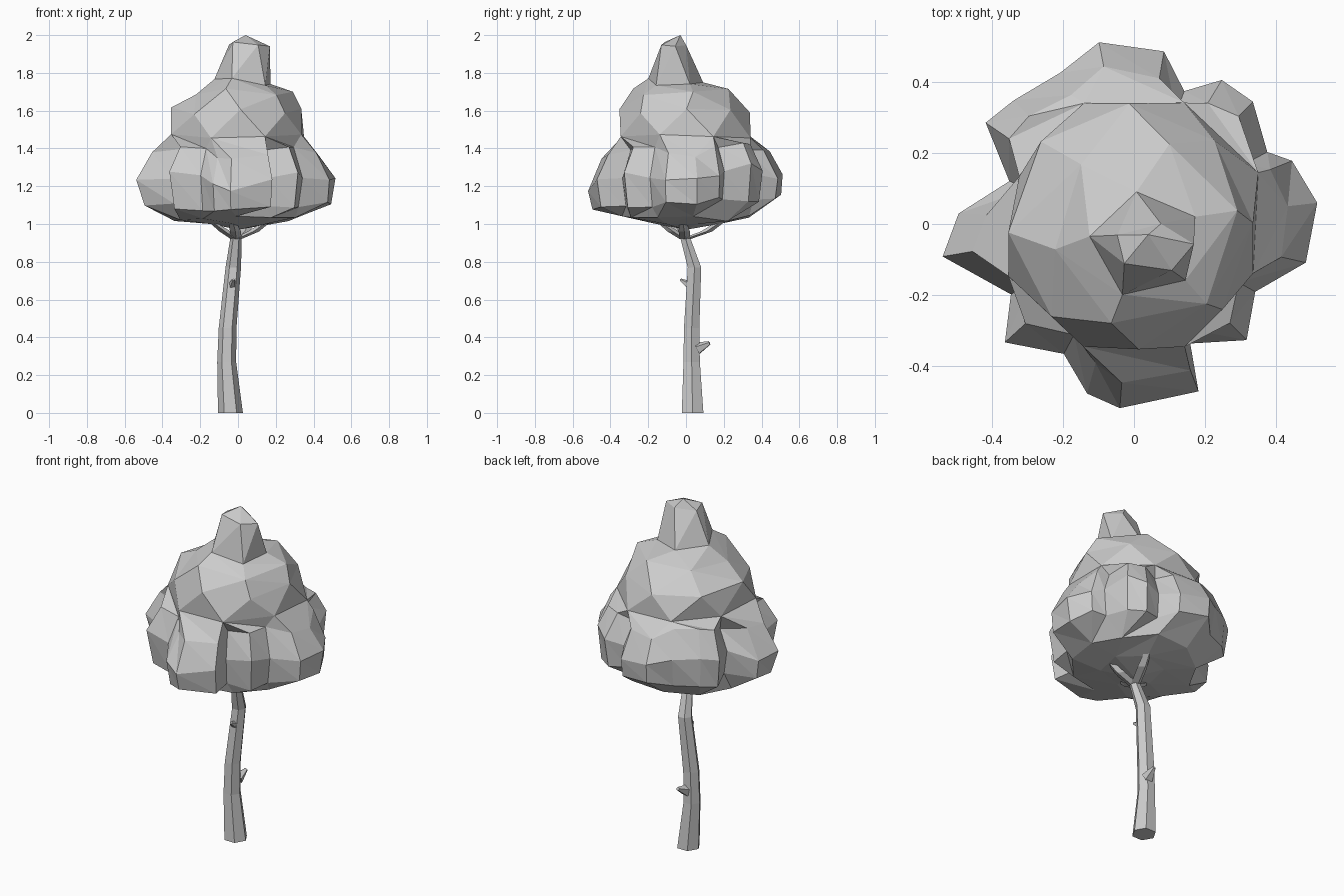
import bpy, bmesh, math, random
from mathutils import Vector

if "Cube" in bpy.data.objects:
    bpy.data.objects.remove(bpy.data.objects["Cube"])

random.seed(11)
TAU = 2 * math.pi


def finish(bm, name):
    bmesh.ops.recalc_face_normals(bm, faces=bm.faces)
    me = bpy.data.meshes.new(name)
    bm.to_mesh(me)
    bm.free()
    ob = bpy.data.objects.new(name, me)
    bpy.context.collection.objects.link(ob)
    return ob


def ring(cx, cy, z, r, n, turn=0.0, jit=0.0, flat=1.0):
    """Horizontal polygon as (angle, point) pairs with optional irregularity."""
    out = []
    for k in range(n):
        a = (k + turn) * TAU / n
        q = r * (1 + random.uniform(-jit, jit))
        out.append((a, Vector((cx + q * math.cos(a), cy + q * math.sin(a) * flat,
                               z + random.uniform(-jit, jit) * 0.4))))
    return out


def loft(bm, rings, bottom=None, top=None):
    """Stitch rings of any side count together with triangles, then cap."""
    loops = [[(a, bm.verts.new(p)) for a, p in rg] for rg in rings]
    for A, B in zip(loops, loops[1:]):
        n, m, i, j = len(A), len(B), 0, 0
        ang = lambda L, k: L[k % len(L)][0] + TAU * (k // len(L))
        while i < n or j < m:
            a, b = A[i % n][1], B[j % m][1]
            if j >= m or (i < n and ang(A, i + 1) <= ang(B, j + 1)):
                i += 1
                bm.faces.new((a, A[i % n][1], b))
            else:
                j += 1
                bm.faces.new((a, B[j % m][1], b))
    for L, tip in ((loops[0], bottom), (loops[-1], top)):
        vs = [v for _, v in L]
        if tip is None:
            bm.faces.new(vs)
        else:
            t = bm.verts.new(tip)
            for k in range(len(vs)):
                bm.faces.new((vs[k], vs[(k + 1) % len(vs)], t))


# Foliage: lobed skirt below, rounded core, narrow crown
outline = [(.52, .06), (.45, .18), (.37, .2), (.34, .35), (.25, .41), (.14, .37),
           (.085, .49), (-.10, .52), (-.21, .43), (-.34, .35), (-.41, .28),
           (-.35, .12), (-.5, .03), (-.53, -.09), (-.35, -.2), (-.36, -.33),
           (-.2, -.37), (-.13, -.47), (-.04, -.52), (.185, -.48), (.16, -.34),
           (.32, -.33), (.34, -.19), (.49, -.11)]


def skirt(scale, z, lift, jit=.02):
    """Outline scaled towards the trunk; diagonal lobes sit higher than the others."""
    pts = []
    for x, y in outline:
        a = math.atan2(y, x) % TAU
        s = scale + random.uniform(-.03, .01)
        dz = -lift * math.cos(4 * a) + .03 * y / .5
        pts.append((a, Vector((x * s, y * s, z + dz + random.uniform(-jit, jit)))))
    return sorted(pts, key=lambda p: p[0])


bm = bmesh.new()
loft(bm, [
    ring(.02, .01, 1.0, .17, 6, .3),
    ring(0, 0, 1.03, .34, 11, .2, .04),
    skirt(.96, 1.11, 0),
    skirt(1.01, 1.25, .03),
    skirt(.86, 1.39, .03),
    ring(0, 0, 1.46, .365, 8, .5, .05),
    ring(0, -.01, 1.60, .35, 8, .05, .05),
    ring(.02, -.02, 1.69, .26, 6, .2, .08),
    ring(.035, -.055, 1.75, .155, 5, .4, .06),
    ring(.055, -.065, 1.95, .115, 5, .1, .05, .6),
], bottom=(0, 0, .97), top=(.04, -.03, 2.0))
finish(bm, "foliage")

# Trunk: bent six-sided pole
bm = bmesh.new()
loft(bm, [ring(x, y, z, r, 6) for x, y, z, r in (
    (-.04, .035, 0, .066), (-.06, .03, .27, .05), (-.055, .03, .45, .047),
    (-.025, .045, .77, .041), (-.01, -.005, .93, .03))])
finish(bm, "trunk")

# Branches fanning out from the trunk top into the foliage
bm = bmesh.new()
for x, y, z in ((-.15, -.08, 1.02), (.18, -.02, 1.03), (.08, .24, 1.05), (-.03, -.15, 1.02)):
    loft(bm, [ring(-.01, -.005, .92, .028, 4),
              ring(x * .45, y * .45, .96, .03, 4),
              ring(x, y, z, .015, 4)])
finish(bm, "branches")

# Broken twig stubs on the trunk
for name, base, tip, r in (("front_twig", (-.03, .02, .675), (-.025, -.03, .705), .024),
                           ("back_twig", (-.045, .06, .34), (-.035, .125, .37), .035)):
    bm = bmesh.new()
    b, t = Vector(base), Vector(tip)
    d = t - b
    bmesh.ops.create_cone(bm, cap_ends=True, segments=5, radius1=r, radius2=r * .3, depth=d.length)
    rot = d.to_track_quat('Z', 'Y')
    for v in bm.verts:
        v.co = rot @ v.co + (b + t) / 2
    finish(bm, name)
